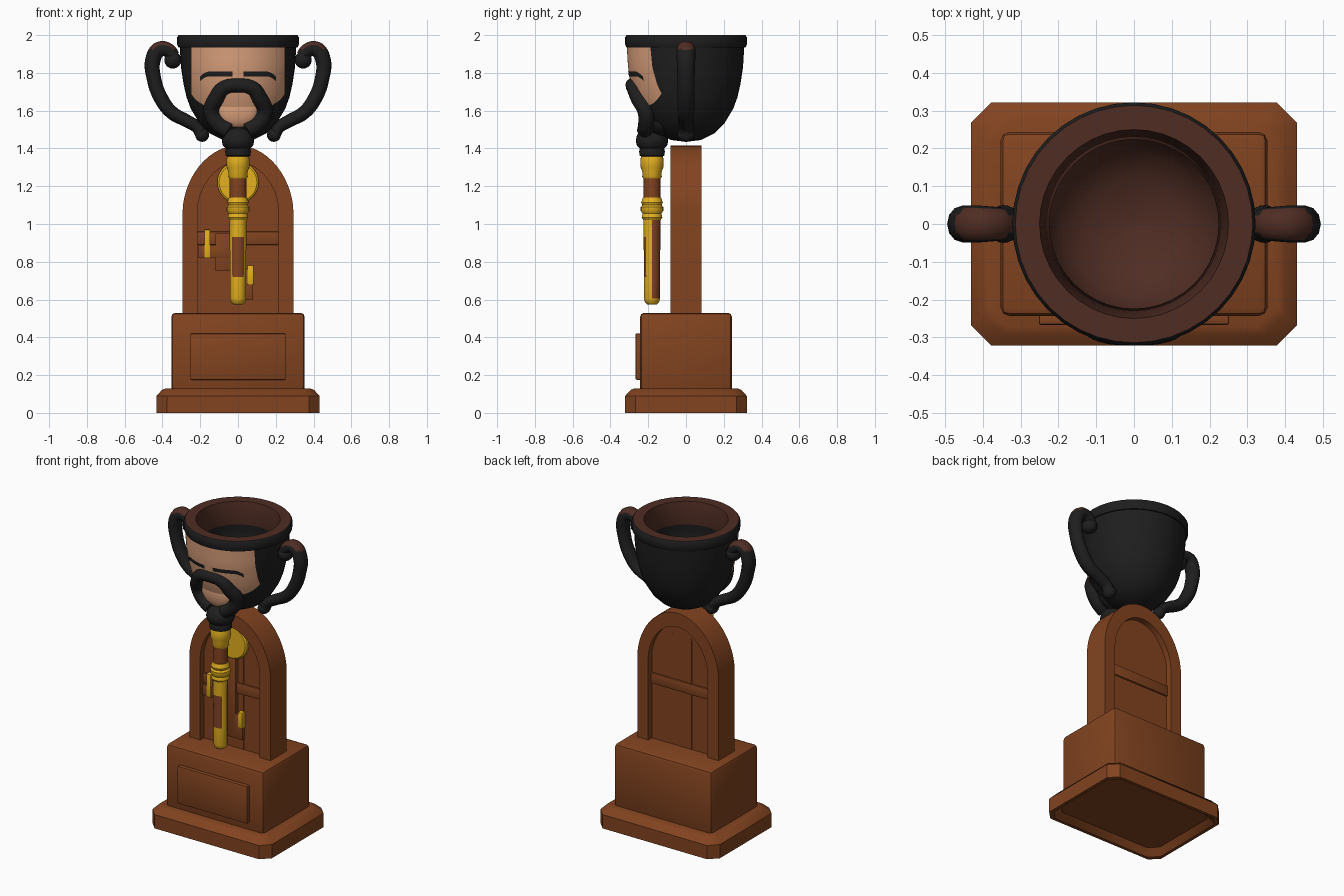
import bpy, bmesh, math
from mathutils import Vector

if "Cube" in bpy.data.objects:
    bpy.data.objects.remove(bpy.data.objects["Cube"])

def material(name, rgb):
    m = bpy.data.materials.new(name)
    m.diffuse_color = (*rgb, 1)
    m.use_nodes = True
    m.node_tree.nodes["Principled BSDF"].inputs["Base Color"].default_value = m.diffuse_color
    return m

WOOD = material("wood_brown", (0.225, 0.057, 0.014))
BLACK = material("charcoal_black", (0.013, 0.013, 0.013))
DARK = material("dark_brown", (0.08, 0.026, 0.017))
SKIN = material("skin", (0.72, 0.36, 0.205))
GOLD = material("gold", (0.78, 0.44, 0.014))

def finish(name, bm, mats, angle=35, rule=None):
    bmesh.ops.recalc_face_normals(bm, faces=bm.faces)
    if rule:
        for f in bm.faces:
            f.normal_update()
            f.material_index = rule(f.calc_center_median(), f.normal)
    me = bpy.data.meshes.new(name)
    bm.to_mesh(me)
    bm.free()
    ob = bpy.data.objects.new(name, me)
    bpy.context.collection.objects.link(ob)
    for m in mats:
        me.materials.append(m)
    bpy.ops.object.select_all(action='DESELECT')
    ob.select_set(True)
    bpy.context.view_layer.objects.active = ob
    bpy.ops.object.shade_smooth_by_angle(angle=math.radians(angle))
    return ob

def rings(name, loops, mats, bands=None, angle=35, rule=None):
    """Bridge equal-length closed loops and cap both ends."""
    bm = bmesh.new()
    vs = [[bm.verts.new(p) for p in lp] for lp in loops]
    n = len(loops[0])
    for k in range(len(vs) - 1):
        for i in range(n):
            j = (i + 1) % n
            f = bm.faces.new((vs[k][i], vs[k][j], vs[k + 1][j], vs[k + 1][i]))
            f.material_index = bands[k] if bands else 0
    bm.faces.new(vs[0])
    end = bm.faces.new(vs[-1])
    end.material_index = bands[-1] if bands else 0
    return finish(name, bm, mats, angle, rule)

def lathe(name, prof, mats, bands=None, y=0, n=40, rule=None):
    loops = [[(r * math.cos(2 * math.pi * i / n), y + r * math.sin(2 * math.pi * i / n), z)
              for i in range(n)] for r, z in prof]
    return rings(name, loops, mats, bands, 40, rule)

def box(name, x0, x1, y0, y1, z0, z1, mat, bevel=0):
    bm = bmesh.new()
    bmesh.ops.create_cube(bm, size=1)
    for v in bm.verts:
        v.co = ((x0 + x1) / 2 + v.co.x * (x1 - x0), (y0 + y1) / 2 + v.co.y * (y1 - y0),
                (z0 + z1) / 2 + v.co.z * (z1 - z0))
    if bevel:
        bmesh.ops.bevel(bm, geom=bm.edges[:], offset=bevel, segments=2, profile=0.5, affect='EDGES')
    return finish(name, bm, [mat])

def ball(name, c, r, mat):
    bm = bmesh.new()
    bmesh.ops.create_uvsphere(bm, u_segments=24, v_segments=14, radius=1)
    for v in bm.verts:
        v.co = Vector(c) + Vector(v.co[i] * r[i] for i in range(3))
    return finish(name, bm, [mat], 60)

def tube(name, pts, mats, radius, rule=None, widen=1):
    """Smooth tube through (x, y, z, radius factor) points."""
    cu = bpy.data.curves.new(name, 'CURVE')
    cu.dimensions = '3D'
    cu.bevel_depth, cu.bevel_resolution, cu.resolution_u = radius, 4, 8
    cu.use_fill_caps = True
    sp = cu.splines.new('BEZIER')
    sp.bezier_points.add(len(pts) - 1)
    for b, p in zip(sp.bezier_points, pts):
        b.co, b.radius = p[:3], p[3]
        b.handle_left_type = b.handle_right_type = 'AUTO'
    ob = bpy.data.objects.new(name + "_path", cu)
    bpy.context.collection.objects.link(ob)
    bpy.context.view_layer.update()
    me = bpy.data.meshes.new_from_object(ob.evaluated_get(bpy.context.evaluated_depsgraph_get()))
    bm = bmesh.new()
    bm.from_mesh(me)
    bpy.data.objects.remove(ob)
    for v in bm.verts:
        v.co.y *= widen
    for f in bm.faces:
        f.material_index = 0
    return finish(name, bm, mats, 50, rule)

# stepped base: chamfered slab, hollow underneath
def chamfer_rect(d, z, x=0.432, y=0.322, c=0.055):
    x, y = x - d, y - d
    return [(x, y - c, z), (x - c, y, z), (c - x, y, z), (-x, y - c, z),
            (-x, c - y, z), (c - x, -y, z), (x - c, -y, z), (x, c - y, z)]

rings("base_slab", [chamfer_rect(d, z) for d, z in
      ((0.05, 0.04), (0.02, 0.0), (0, 0.0), (0, 0.09), (0.03, 0.122), (0.05, 0.13))], [WOOD], angle=40)
box("plinth_block", -0.353, 0.353, -0.243, 0.243, 0.10, 0.53, WOOD, 0.022)
box("plinth_plaque", -0.252, 0.252, -0.267, -0.235, 0.175, 0.42, WOOD, 0.006)

# arched door with recessed panels on both faces
def arch(w, spring, top, y, n=28):
    pts = [(w, y, 0.52)]
    for i in range(n + 1):
        t = math.pi * i / n
        pts.append((w * math.cos(t), y, spring + (top - spring) * max(0, math.sin(t)) ** 1.12))
    return pts + [(-w, y, 0.52)]

inner, outer = (0.215, 1.07, 1.325), (0.293, 1.07, 1.415)
rings("arched_door", [arch(*a, y) for a, y in
      ((inner, -0.045), (inner, -0.083), (outer, -0.083), (outer, 0.083), (inner, 0.083), (inner, 0.045))],
      [WOOD], angle=30)
for side, s in (("front", -1), ("back", 1)):
    ya, yb = sorted((s * 0.04, s * 0.056))
    box(side + "_crossbar", -0.215, 0.215, ya, yb, 0.89, 0.96, WOOD, 0.005)
    ya, yb = sorted((s * 0.04, s * 0.047))
    for x in (-0.07, 0.07):
        box(side + "_plank_strip", x - 0.004, x + 0.004, ya, yb, 0.53, 1.25, WOOD)

# key in relief on the front of the door
disc = [[(r * math.cos(i * math.pi / 16), y, 1.22 + r * math.sin(i * math.pi / 16)) for i in range(32)]
        for r, y in ((0.11, -0.04), (0.11, -0.062), (0.1, -0.07))]
rings("key_bow", disc, [GOLD])
for x0, x1, z0, z1, d, m in ((-0.03, 0.03, 0.6, 1.12, 0.068, WOOD), (-0.21, -0.03, 0.82, 0.89, 0.068, WOOD),
                             (-0.12, -0.03, 0.75, 0.95, 0.066, WOOD), (-0.178, -0.148, 0.82, 0.97, 0.074, GOLD),
                             (0.02, 0.08, 0.6, 0.76, 0.068, WOOD), (0.05, 0.082, 0.68, 0.78, 0.074, GOLD)):
    box("key_bit", x0, x1, -d, -0.04, z0, z1, m, 0.003)

# hanging staff below the beard
lathe("staff_top", [(0.045, 1.24), (0.052, 1.25), (0.05, 1.275), (0.06, 1.30), (0.062, 1.34), (0.055, 1.365)],
      [GOLD], y=-0.18, n=24)
lathe("staff_grip", [(0.044, 1.12), (0.044, 1.26)], [WOOD], y=-0.18, n=24)
lathe("staff_collar", [(0.045, 1.02), (0.055, 1.035), (0.05, 1.055), (0.06, 1.07), (0.06, 1.09),
                       (0.051, 1.10), (0.057, 1.115), (0.048, 1.14)], [GOLD], y=-0.18, n=24)
def staff_rule(c, n):
    inset = 0.72 < c.z < 0.93 and n.y < -0.7
    return 1 if c.z > 0.605 and (n.y > 0.1 or inset) else 0
lathe("staff_shaft", [(0.025, 0.575), (0.037, 0.585), (0.042, 0.605), (0.043, 0.72), (0.044, 0.93), (0.045, 1.03)],
      [GOLD, WOOD], y=-0.18, n=24, rule=staff_rule)

# cup bowl with rim and hollow inside
OUT = [(0.004, 1.435), (0.08, 1.445), (0.15, 1.48), (0.205, 1.535), (0.25, 1.61), (0.272, 1.67),
       (0.288, 1.74), (0.302, 1.83), (0.308, 1.935)]
RIM = [(0.316, 1.935), (0.322, 1.95), (0.322, 1.99), (0.314, 2.0)]
INN = [(0.25, 2.0), (0.224, 1.86), (0.24, 1.81), (0.226, 1.75), (0.19, 1.69), (0.12, 1.64), (0.004, 1.62)]
lathe("cup_bowl", OUT + RIM + INN, [BLACK, DARK], [0] * 12 + [1, 1, 0, 0, 1, 1, 1, 1])

# painted details that hug the bowl
def bowl_radius(z):
    for (r0, z0), (r1, z1) in zip(OUT, OUT[1:]):
        if z <= z1:
            return r0 + (r1 - r0) * (z - z0) / (z1 - z0)
    return OUT[-1][0]

def patch(name, x0, x1, low, high, off, mat, nx=30, nz=10):
    bm = bmesh.new()
    g = []
    for i in range(nx + 1):
        x = x0 + (x1 - x0) * i / nx
        row = []
        for k in range(nz + 1):
            z = low(x) + (high(x) - low(x)) * k / nz
            R = bowl_radius(z) + off
            row.append(bm.verts.new((x, -math.sqrt(max(R * R - x * x, 0)), z)))
        g.append(row)
    for i in range(nx):
        for k in range(nz):
            bm.faces.new((g[i][k], g[i + 1][k], g[i + 1][k + 1], g[i][k + 1]))
    ob = finish(name, bm, [mat], 60)
    if ob.data.polygons[0].normal.y > 0:
        ob.data.flip_normals()
    return ob

patch("face_skin", -0.25, 0.25, lambda x: 1.62 + 0.07 * (abs(x) / 0.25) ** 6, lambda x: 1.935, 0.005, SKIN)
for s in (-1, 1):
    a, b = sorted((s * 0.03, s * 0.2))
    def drop(x):
        return 0.025 * max(0, (abs(x) - 0.15) / 0.05) ** 2
    patch("eyebrow", a, b, lambda x: 1.782 - drop(x), lambda x: 1.807 - drop(x), 0.009, BLACK, 12, 2)

# beard, mouth and chin tuft
ball("jaw", (0, -0.13, 1.545), (0.15, 0.075, 0.085), BLACK)
ball("mouth_skin", (0, -0.215, 1.61), (0.11, 0.04, 0.1), SKIN)
half = [(0.075, -0.276, 1.72, 1), (0.115, -0.25, 1.665, 1.1), (0.14, -0.215, 1.6, 1.1),
        (0.11, -0.21, 1.535, 1.1), (0.05, -0.215, 1.495, 1.15)]
tube("moustache_and_beard", [(-x, y, z, r) for x, y, z, r in reversed(half)] +
     [(0, -0.283, 1.735, 0.97)] + half, [BLACK], 0.039)
lathe("chin_tuft", [(0.05, 1.355), (0.066, 1.362), (0.068, 1.385), (0.064, 1.4), (0.08, 1.415),
                    (0.086, 1.44), (0.08, 1.47), (0.06, 1.495), (0.02, 1.51)], [BLACK], y=-0.18, n=24)

# curled handles, brown where they face up
for s, side in ((1, "right"), (-1, "left")):
    path = [(0.34, 1.885, 0.95), (0.37, 1.92, 1), (0.415, 1.925, 1.08), (0.45, 1.87, 1.08), (0.445, 1.77, 1),
            (0.41, 1.67, 1), (0.35, 1.59, 0.95), (0.27, 1.545, 0.9), (0.215, 1.51, 0.85), (0.195, 1.475, 0.85)]
    tube(side + "_handle", [(s * x, 0, z, r) for x, z, r in path], [BLACK, DARK], 0.038,
         lambda c, n: 1 if c.z > 1.85 and n.z > 0.45 else 0, 1.2)
    ball(side + "_handle_top_knob", (s * 0.345, 0, 1.868), (0.045, 0.05, 0.045), BLACK)
    ball(side + "_handle_end_knob", (s * 0.19, 0, 1.472), (0.037, 0.045, 0.037), BLACK)
